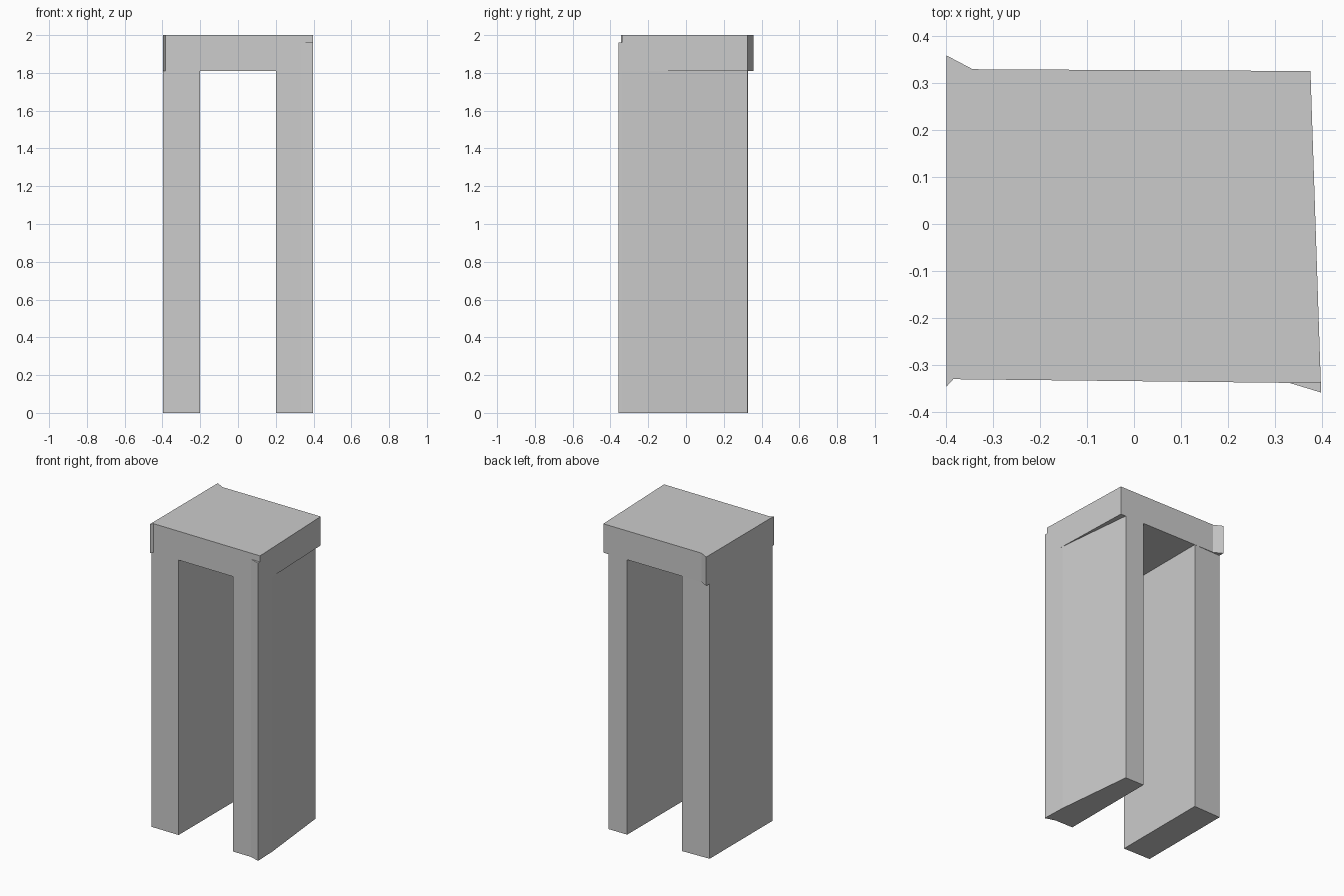
import bpy, bmesh

if "Cube" in bpy.data.objects:
    bpy.data.objects.remove(bpy.data.objects["Cube"])


def back(x):
    """y of the slightly skewed back wall."""
    return 0.325 - 0.0055 * (x - 0.375)


def front(x):
    """y of the slightly skewed front wall."""
    return -0.334 - 0.011 * x


def prism(name, outline, z0, z1):
    """Extrude a counter-clockwise plan outline from z0 to z1."""
    bm = bmesh.new()
    base = bm.faces.new([bm.verts.new((x, y, z0)) for x, y in outline])
    out = bmesh.ops.extrude_face_region(bm, geom=[base])
    for v in out["geom"]:
        if isinstance(v, bmesh.types.BMVert):
            v.co.z = z1
    bmesh.ops.recalc_face_normals(bm, faces=bm.faces)
    mesh = bpy.data.meshes.new(name)
    bm.to_mesh(mesh)
    bm.free()
    obj = bpy.data.objects.new(name, mesh)
    bpy.context.collection.objects.link(obj)
    return obj


LINTEL_Z = 1.81

# Lintel slab with flared left corners
arch = prism("arch", [
    (-0.398, -0.345), (-0.384, front(-0.384)), (0.397, front(0.397)),
    (0.375, back(0.375)), (-0.343, back(-0.343)), (-0.398, 0.358)],
    LINTEL_Z, 2.0)

# Left leg
left_leg = prism("left_leg", [
    (-0.398, front(-0.398)), (-0.2, front(-0.2)),
    (-0.2, back(-0.2)), (-0.398, 0.322)], 0.0, LINTEL_Z)

# Right leg, narrowing to the back under the lintel
right_leg = prism("right_leg", [
    (0.2, front(0.2)), (0.397, front(0.397)), (0.392, -0.2),
    (0.337, back(0.337)), (0.2, back(0.2))], 0.0, LINTEL_Z)

# Flared front corner of the right leg
flare = prism("right_leg_flare", [
    (0.33, front(0.33)), (0.397, -0.358), (0.397, front(0.397))], 0.0, 1.96)

# Merge the parts into one clean shell
for part in (left_leg, right_leg, flare):
    mod = arch.modifiers.new("merge_" + part.name, 'BOOLEAN')
    mod.operation = 'UNION'
    mod.solver = 'EXACT'
    mod.object = part
bpy.context.view_layer.objects.active = arch
for mod in list(arch.modifiers):
    bpy.ops.object.modifier_apply(modifier=mod.name)
for part in (left_leg, right_leg, flare):
    bpy.data.objects.remove(part)
